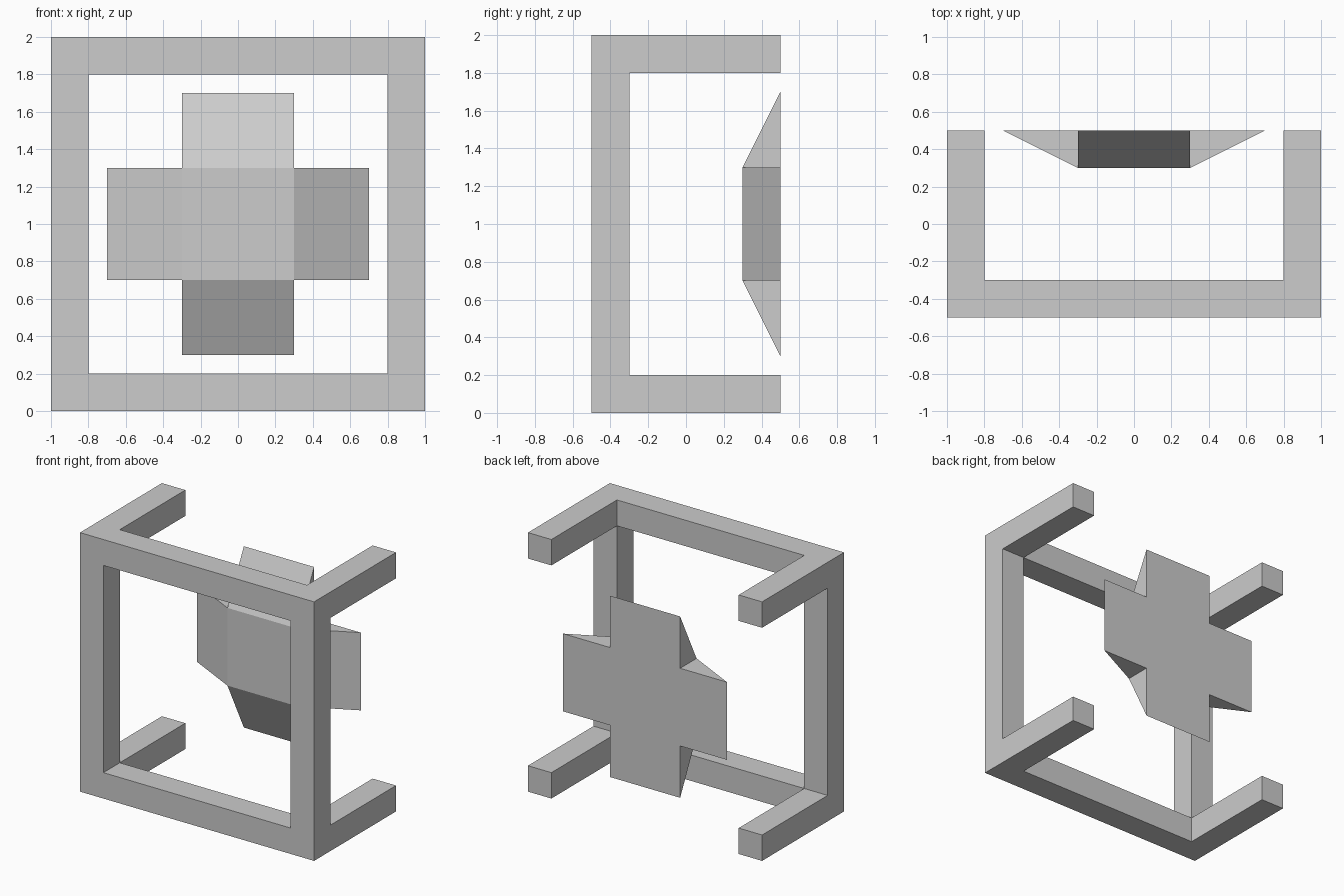
import bpy
import bmesh
from mathutils import Matrix, Vector

default = bpy.data.objects.get("Cube")
if default:
    bpy.data.objects.remove(default, do_unlink=True)

GREY = (0.604, 0.604, 0.604, 1)
grey = bpy.data.materials.new("light_grey")
grey.use_nodes = True
grey.diffuse_color = GREY
grey.node_tree.nodes["Principled BSDF"].inputs["Base Color"].default_value = GREY


def box(center, size):
    bm = bmesh.new()
    bmesh.ops.create_cube(bm, size=1, matrix=Matrix.Translation(center) @ Matrix.Diagonal((*size, 1)))
    return bm


def finish(bm, name):
    bmesh.ops.recalc_face_normals(bm, faces=bm.faces)
    mesh = bpy.data.meshes.new(name)
    bm.to_mesh(mesh)
    bm.free()
    mesh.materials.append(grey)
    obj = bpy.data.objects.new(name, mesh)
    bpy.context.collection.objects.link(obj)


# Square front frame: a slab cut into a three by three pattern
bm = box((0, -0.4, 1), (2, 0.2, 2))
for axis in (Vector((1, 0, 0)), Vector((0, 0, 1))):
    for side in (-1, 1):
        bmesh.ops.bisect_plane(bm, geom=bm.verts[:] + bm.edges[:] + bm.faces[:],
                               plane_co=Vector((0, 0, 1)) + axis * side * 0.8, plane_no=axis)

# Open the middle of the frame and line it with inner walls
middle = [f for f in bm.faces
          if (f.calc_center_median() - Vector((0, -0.4, 1))).length < 0.2]
rims = [e for f in middle for e in f.edges]
bmesh.ops.delete(bm, geom=middle, context="FACES_ONLY")
bmesh.ops.bridge_loops(bm, edges=rims)

# Four arms drawn back from the corners
corners = []
for f in bm.faces:
    c = f.calc_center_median()
    if abs(c.x) > 0.8 and abs(c.z - 1) > 0.8 and abs(c.y + 0.3) < 0.01:
        corners.append(f)
arms = bmesh.ops.extrude_discrete_faces(bm, faces=corners)["faces"]
bmesh.ops.translate(bm, verts=list({v for f in arms for v in f.verts}), vec=(0, 0.8, 0))
finish(bm, "frame_with_arms")

# Central block whose four sides grow into sloping wedges, flush at the back
bm = box((0, 0.4, 1), (0.6, 0.2, 0.6))
bm.normal_update()
sides = [f for f in bm.faces if abs(f.normal.y) < 0.5]
for f in sides:
    outward = f.normal * 0.4
    a, b = (e for e in f.edges if abs(e.verts[0].co.y - e.verts[1].co.y) < 0.01)
    back, front = (a, b) if a.verts[0].co.y > b.verts[0].co.y else (b, a)
    b0, b1 = back.verts
    f0, f1 = sorted(front.verts, key=lambda v: (v.co - b0.co).length)
    t0, t1 = (bm.verts.new(v.co + outward) for v in (b0, b1))
    for loop in ((b0, b1, t1, t0), (f0, f1, t1, t0), (b0, f0, t0), (b1, f1, t1)):
        bm.faces.new(loop)
bmesh.ops.delete(bm, geom=sides, context="FACES_ONLY")
finish(bm, "cross_panel")
